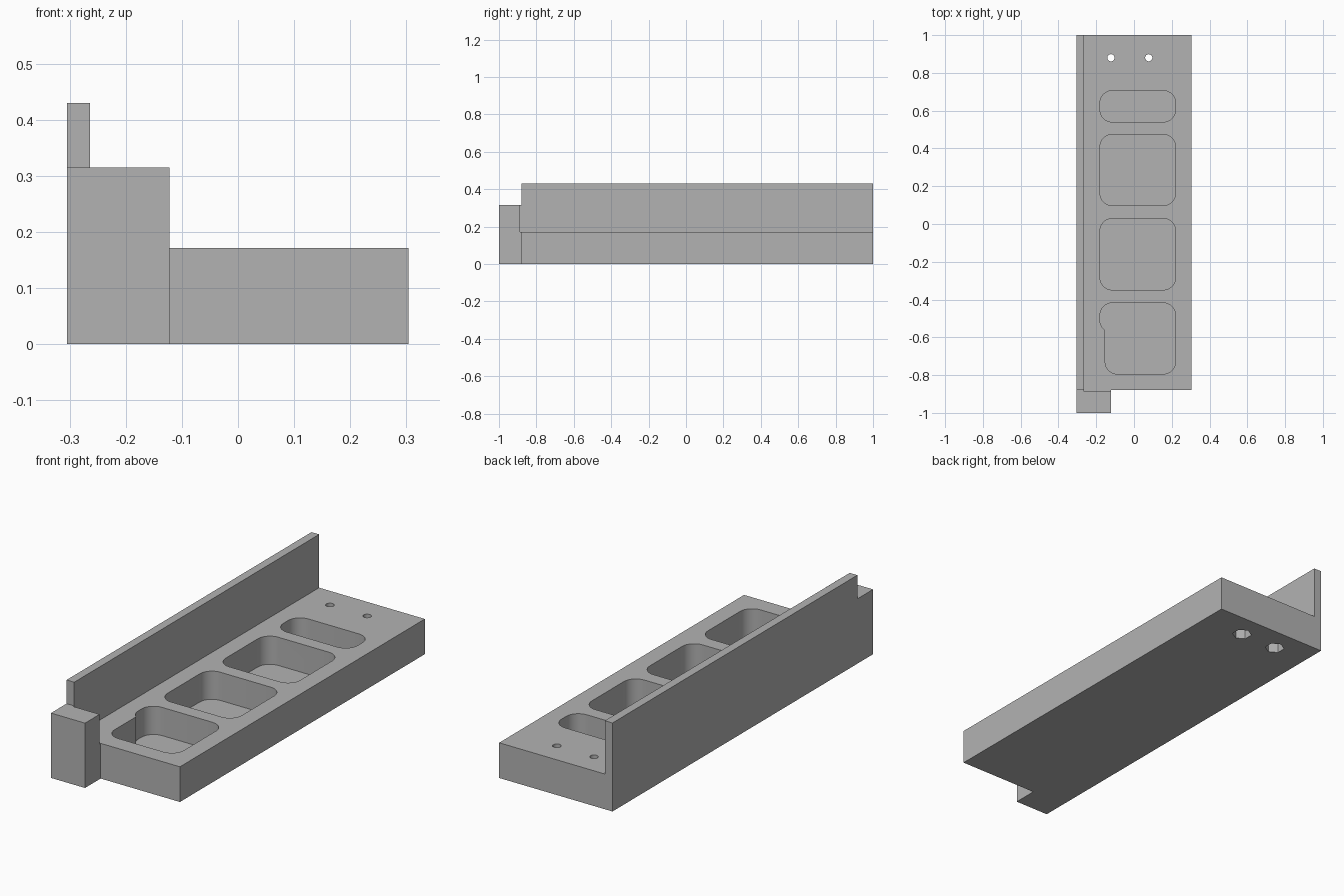
import bpy, bmesh, math

if "Cube" in bpy.data.objects:
    bpy.data.objects.remove(bpy.data.objects["Cube"])

grey = bpy.data.materials.new("grey")
grey.diffuse_color = (0.45, 0.45, 0.45, 1)
grey.use_nodes = True
grey.node_tree.nodes["Principled BSDF"].inputs["Base Color"].default_value = grey.diffuse_color

XL, XR = -0.305, 0.304          # left and right sides
XW, XB = -0.264, -0.122         # inner side of fence, right side of stop block
YF, YB = -0.88, 1.0             # front and back of the bed
YS = -0.888                     # back of the stop block
BED, STOP, TOP = 0.171, 0.315, 0.43
FLOOR = 0.034


def prism(name, pts, z0, z1):
    """Extrude a counter-clockwise outline from z0 to z1."""
    bm = bmesh.new()
    face = bm.faces.new([bm.verts.new((x, y, z0)) for x, y in pts])
    top = bmesh.ops.extrude_face_region(bm, geom=[face])["geom"]
    bmesh.ops.translate(bm, vec=(0, 0, z1 - z0),
                        verts=[g for g in top if isinstance(g, bmesh.types.BMVert)])
    bmesh.ops.recalc_face_normals(bm, faces=bm.faces)
    me = bpy.data.meshes.new(name)
    bm.to_mesh(me)
    bm.free()
    me.materials.append(grey)
    ob = bpy.data.objects.new(name, me)
    bpy.context.collection.objects.link(ob)
    return ob


def rect(x0, x1, y0, y1):
    return [(x0, y0), (x1, y0), (x1, y1), (x0, y1)]


def ngon(cx, cy, r, n, start=0.0):
    return [(cx + r * math.cos(start + math.tau * i / n),
             cy + r * math.sin(start + math.tau * i / n)) for i in range(n)]


def round_rect(x0, x1, y0, y1, r=0.065, n=8):
    pts = []
    corners = [(x1 - r, y1 - r), (x0 + r, y1 - r), (x0 + r, y0 + r), (x1 - r, y0 + r)]
    for k, (cx, cy) in enumerate(corners):
        for i in range(n + 1):
            a = (k + i / n) * math.pi / 2
            pts.append((cx + r * math.cos(a), cy + r * math.sin(a)))
    return pts


def combine(target, tool, operation):
    mod = target.modifiers.new(operation, 'BOOLEAN')
    mod.operation, mod.object, mod.solver = operation, tool, 'EXACT'
    bpy.context.view_layer.objects.active = target
    bpy.ops.object.modifier_apply(modifier=mod.name)
    bpy.data.objects.remove(tool)


# Bed with the front tab under the stop block
bed = prism("bed", [(XL, -1), (XB, -1), (XB, YF), (XR, YF), (XR, YB), (XL, YB)], 0, BED)

# Four rounded pockets; the front one has a step on its left side
pockets = [(-0.18, 0.54, 0.706), (-0.18, 0.098, 0.474), (-0.18, -0.349, 0.029),
           (-0.18, -0.575, -0.418), (-0.153, -0.794, -0.45)]
for x0, y0, y1 in pockets:
    combine(bed, prism("pocket", round_rect(x0, 0.22, y0, y1), FLOOR, 0.3), 'DIFFERENCE')

# Screw holes with hexagonal nut recesses underneath
for x in (-0.122, 0.078):
    combine(bed, prism("hole", ngon(x, 0.88, 0.019, 24), -0.1, 0.3), 'DIFFERENCE')
    combine(bed, prism("nut", ngon(x, 0.88, 0.045, 6, math.pi / 2), -0.1, 0.07), 'DIFFERENCE')

# Fence along the left side, and the stop block joined to it at the front
combine(bed, prism("fence", rect(XL, XW, YF, YB), 0.01, TOP), 'UNION')
block = [(XL, -1), (XB, -1), (XB, YS), (XW, YS), (XW, YF), (XL, YF)]
combine(bed, prism("stop_block", block, 0.01, STOP), 'UNION')

bed.name = "guide_body"
bpy.ops.object.select_all(action='DESELECT')
bed.select_set(True)
bpy.context.view_layer.objects.active = bed
bpy.ops.object.shade_smooth_by_angle(angle=math.radians(30))
